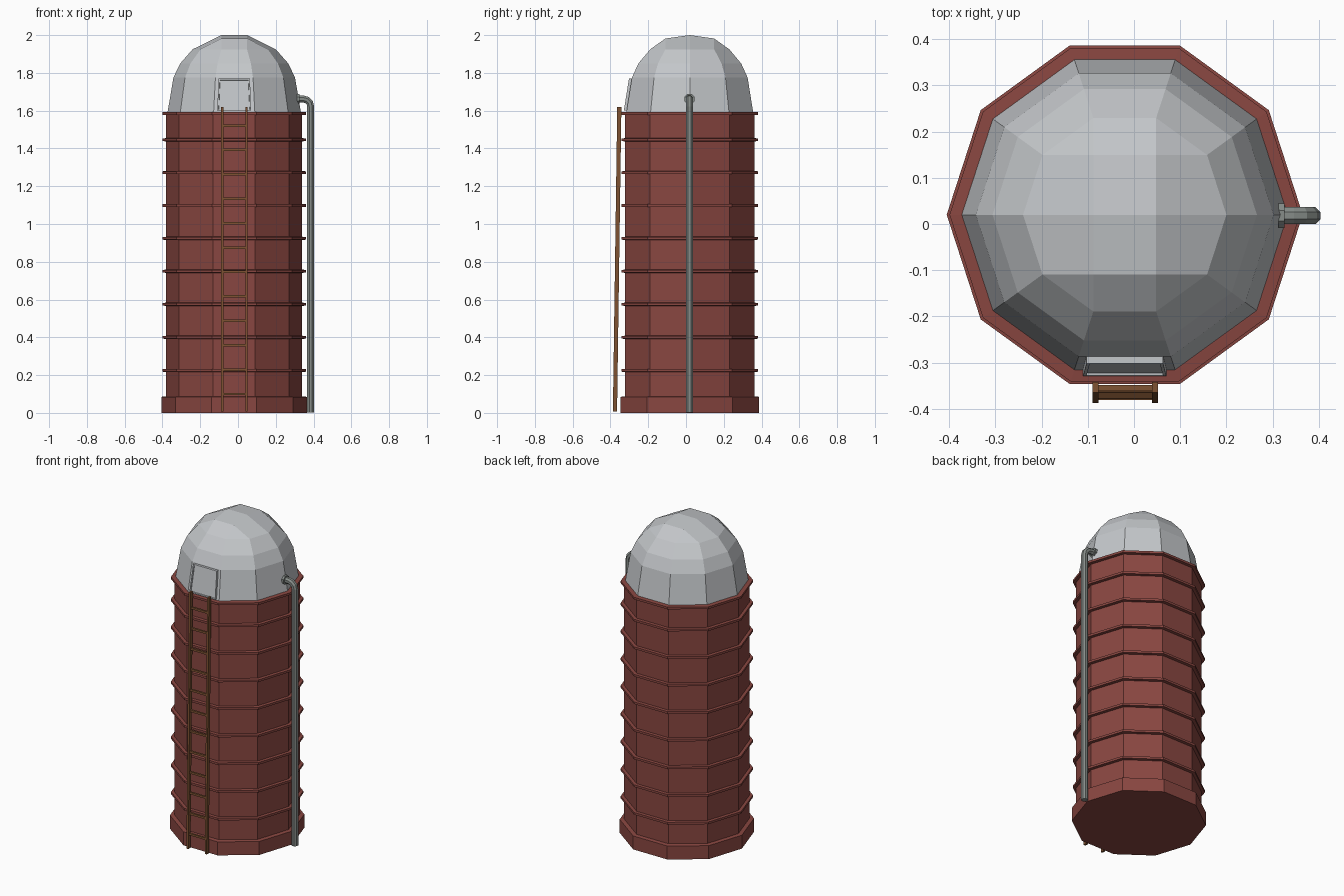
import bpy, bmesh, math
from mathutils import Vector

if "Cube" in bpy.data.objects:
    bpy.data.objects.remove(bpy.data.objects["Cube"])

CX, CY, N = -0.02, 0.02, 10


def mat(name, c):
    m = bpy.data.materials.new(name)
    m.diffuse_color = (*c, 1)
    m.use_nodes = True
    m.node_tree.nodes["Principled BSDF"].inputs["Base Color"].default_value = m.diffuse_color
    return m


RED = mat("brick_red", (0.25, 0.062, 0.052))
PALE = mat("pale_metal", (0.55, 0.57, 0.59))
GREY = mat("pipe_grey", (0.24, 0.265, 0.25))
WOOD = mat("ladder_brown", (0.21, 0.085, 0.032))


def finish(name, bm, m):
    bmesh.ops.recalc_face_normals(bm, faces=bm.faces)
    me = bpy.data.meshes.new(name)
    bm.to_mesh(me)
    bm.free()
    me.materials.append(m)
    ob = bpy.data.objects.new(name, me)
    bpy.context.collection.objects.link(ob)
    return ob


def add_rings(bm, profile):
    # stack of ten-sided rings joined by quads
    rings = [[bm.verts.new((CX + r * math.cos(math.tau * i / N),
                            CY + r * math.sin(math.tau * i / N), z))
              for i in range(N)] for r, z in profile]
    for a, b in zip(rings, rings[1:]):
        for i in range(N):
            j = (i + 1) % N
            bm.faces.new((a[i], a[j], b[j], b[i]))
    return rings


def lathe(name, profile, m):
    bm = bmesh.new()
    rings = add_rings(bm, profile)
    bm.faces.new(rings[0])
    bm.faces.new(rings[-1])
    return finish(name, bm, m)


def beam(bm, a, b, w, d):
    # box from a to b, w along x (or z for level beams), d in depth
    a, b = Vector(a), Vector(b)
    t = (b - a).normalized()
    u = Vector((0, 0, 1)) if abs(t.x) > 0.9 else Vector((1, 0, 0))
    v = t.cross(u).normalized()
    ends = [[bm.verts.new(p + u * w / 2 * s + v * d / 2 * q)
             for s, q in ((-1, -1), (1, -1), (1, 1), (-1, 1))] for p in (a, b)]
    for i in range(4):
        j = (i + 1) % 4
        bm.faces.new((ends[0][i], ends[0][j], ends[1][j], ends[1][i]))
    bm.faces.new(ends[0])
    bm.faces.new(ends[1])


# tower body with stepped foot
lathe("tower", [(0.385, 0), (0.385, 0.085), (0.36, 0.088), (0.36, 1.59)], RED)

# hoops around the tower
for k, z in enumerate([0.225, 0.4, 0.575, 0.75, 0.924, 1.098, 1.272, 1.446, 1.585]):
    lathe(f"hoop_{k + 1}", [(0.355, z - 0.009), (0.379, z - 0.007),
                            (0.379, z + 0.007), (0.355, z + 0.009)], RED)

# dome: three bands, closed by a grid cap with a short ridge
bm = bmesh.new()
top = add_rings(bm, [(0.354, 1.585), (0.322, 1.775), (0.286, 1.85), (0.22, 1.925)])[-1]
row = {}
for s in (1, -1):
    for q, y, z in ((1, 0.129, 1.982), (0, 0, 2.0), (-1, -0.129, 1.982)):
        row[s, q] = bm.verts.new((CX + s * 0.068, CY + y, z))
F = bm.faces.new
for q, o in ((1, (1, 2, 3, 4)), (-1, (9, 8, 7, 6))):
    a, b, c, d = (top[i] for i in o)
    F((a, b, row[1, q]))
    F((c, d, row[-1, q]))
    F((b, c, row[-1, q], row[1, q]))
    F((row[1, q], row[-1, q], row[-1, 0], row[1, 0]))
    F((a, row[1, q], row[1, 0], top[0]))
    F((d, row[-1, q], row[-1, 0], top[5]))
finish("dome", bm, PALE)

# hatch on the front of the dome, with a recessed panel
bm = bmesh.new()
front = [(-0.11, -0.329, 1.6), (0.07, -0.329, 1.6), (0.063, -0.302, 1.77), (-0.103, -0.302, 1.77)]
f = [bm.verts.new(p) for p in front]
b = [bm.verts.new((x, y + 0.02, z)) for x, y, z in front]
face = bm.faces.new(f)
bm.faces.new(b)
for i in range(4):
    j = (i + 1) % 4
    bm.faces.new((f[i], f[j], b[j], b[i]))
bmesh.ops.recalc_face_normals(bm, faces=bm.faces)
bmesh.ops.inset_region(bm, faces=[face], thickness=0.01, depth=0)
bmesh.ops.inset_region(bm, faces=[face], thickness=0.002, depth=-0.005)
finish("hatch", bm, PALE)

# leaning ladder
bm = bmesh.new()
lean = lambda z: -0.376 + 0.023 * z / 1.62
for x in (-0.083, 0.045):
    beam(bm, (x, lean(0), 0.008), (x, lean(1.62), 1.62), 0.013, 0.022)
for i in range(12):
    z = 0.1 + 0.1292 * i
    beam(bm, (-0.083, lean(z), z), (0.045, lean(z), z), 0.013, 0.012)
finish("ladder", bm, WOOD)


# side pipe with elbow, and its wall flange
def tube(name, path, r, sides=8):
    bm = bmesh.new()
    rings = []
    for i, (x, z) in enumerate(path):
        p, n = path[max(i - 1, 0)], path[min(i + 1, len(path) - 1)]
        t = Vector((n[0] - p[0], 0, n[1] - p[1])).normalized()
        u, v = Vector((0, 1, 0)), t.cross(Vector((0, 1, 0)))
        rings.append([bm.verts.new(Vector((x, 0.018, z)) + r * (
            u * math.cos(math.tau * (k + 0.5) / sides) + v * math.sin(math.tau * (k + 0.5) / sides)))
            for k in range(sides)])
    for a, b in zip(rings, rings[1:]):
        for k in range(sides):
            j = (k + 1) % sides
            bm.faces.new((a[k], a[j], b[j], b[k]))
    bm.faces.new(rings[0])
    bm.faces.new(rings[-1])
    finish(name, bm, GREY)


bend = [(0.345 + 0.04 * math.cos(math.radians(a)), 1.622 + 0.04 * math.sin(math.radians(a)))
        for a in (0, 30, 60, 90)]
tube("pipe", [(0.385, 0.003)] + bend + [(0.30, 1.662)], 0.02)
tube("pipe_flange", [(0.312, 1.662), (0.326, 1.662)], 0.029)
